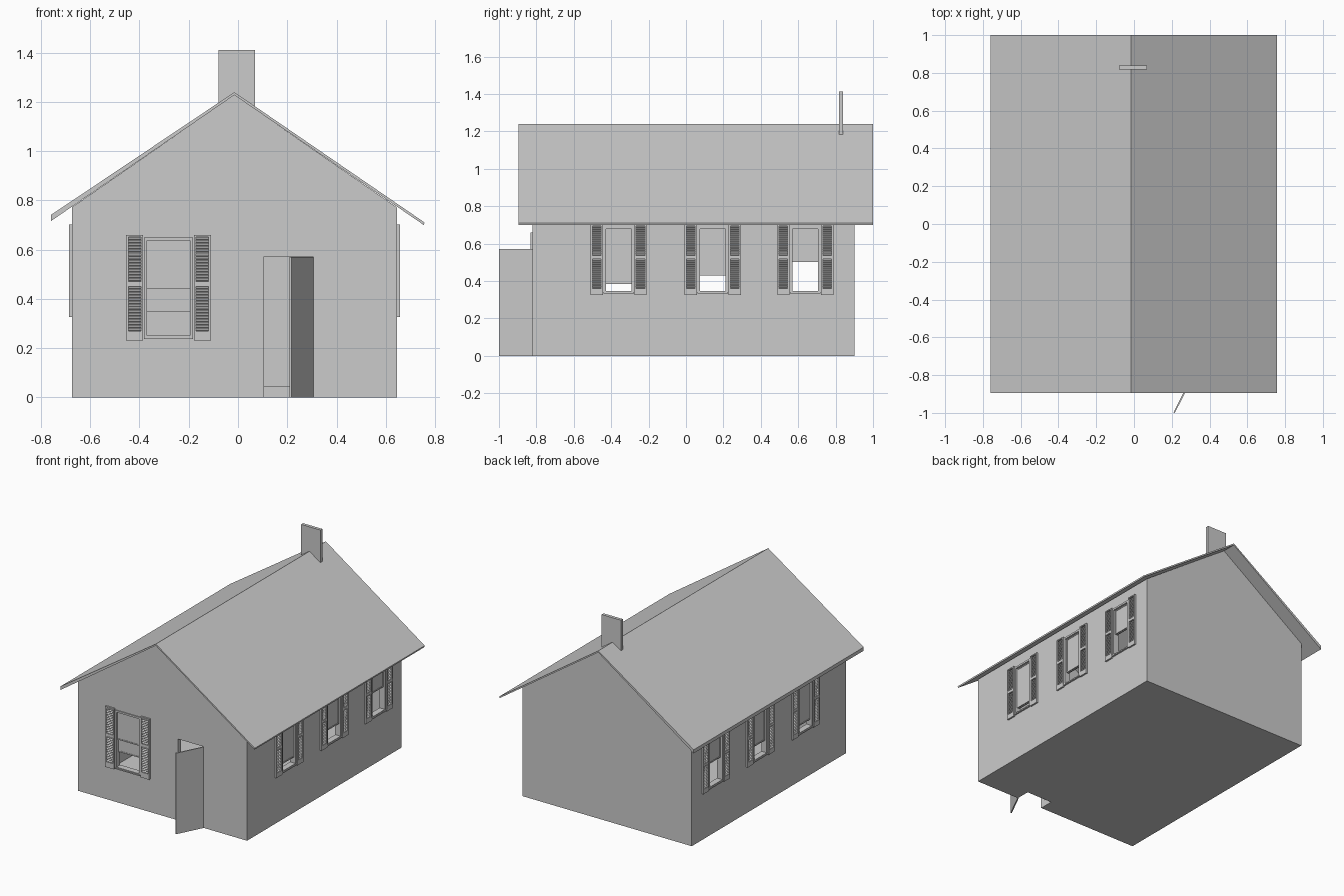
import bpy, bmesh, math
from mathutils import Matrix, Vector

if "Cube" in bpy.data.objects:
    bpy.data.objects.remove(bpy.data.objects["Cube"])

RIDGE = (-0.015, 1.24)
XL, XR, YF, YB = -0.675, 0.645, -0.82, 0.90
WALL = 0.035


def finish(name, bm):
    bmesh.ops.recalc_face_normals(bm, faces=bm.faces)
    me = bpy.data.meshes.new(name)
    bm.to_mesh(me)
    bm.free()
    ob = bpy.data.objects.new(name, me)
    bpy.context.collection.objects.link(ob)
    return ob


def add_box(bm, x0, x1, y0, y1, z0, z1, tilt=0.0):
    c = Vector(((x0 + x1) / 2, (y0 + y1) / 2, (z0 + z1) / 2))
    m = (Matrix.Translation(c) @ Matrix.Rotation(tilt, 4, 'X')
         @ Matrix.Diagonal((x1 - x0, y1 - y0, z1 - z0, 1)))
    bmesh.ops.create_cube(bm, size=1, matrix=m)


def boxes(name, items, matrix=Matrix()):
    bm = bmesh.new()
    for it in items:
        add_box(bm, *it)
    bm.transform(matrix)
    return finish(name, bm)


def prism(name, profile, y0, y1):
    """Extrude an x-z profile along y."""
    bm = bmesh.new()
    f = bm.faces.new([bm.verts.new((x, y0, z)) for x, z in profile])
    r = bmesh.ops.extrude_face_region(bm, geom=[f])
    vs = [v for v in r['geom'] if isinstance(v, bmesh.types.BMVert)]
    bmesh.ops.translate(bm, verts=vs, vec=(0, y1 - y0, 0))
    return finish(name, bm)


def cut(target, cutter):
    mod = target.modifiers.new("cut", 'BOOLEAN')
    mod.operation, mod.solver, mod.object = 'DIFFERENCE', 'EXACT', cutter
    cutter.hide_render = True
    cutter.hide_set(True)


def ring(u0, u1, z0, z1, t, y0, y1):
    """Four boxes forming a rectangular frame."""
    return [(u0, u0 + t, y0, y1, z0, z1), (u1 - t, u1, y0, y1, z0, z1),
            (u0 + t, u1 - t, y0, y1, z0, z0 + t),
            (u0 + t, u1 - t, y0, y1, z1 - t, z1)]


# House shell: gabled walls and floor, hollow inside
walls = prism("walls", [(XL, 0), (XR, 0), (XR, 0.772), (RIDGE[0], 1.229),
                        (XL, 0.772)], YF, YB)
cut(walls, boxes("room_cutter", [(XL + WALL, XR - WALL, YF + WALL, YB - WALL,
                                  0.045, 1.5)]))
cut(walls, boxes("door_cutter", [(0.105, 0.305, YF - 0.1, YF + 0.1,
                                  -0.1, 0.573)]))

# Roof panels
prism("roof_right", [RIDGE, (0.757, 0.711), (0.755, 0.700),
                     (RIDGE[0], 1.228)], -0.895, 1.0)
prism("roof_left", [RIDGE, (-0.76, 0.741), (-0.76, 0.716),
                    (RIDGE[0], 1.228)], -0.895, 1.0)

# Chimney slab, notched over the ridge
prism("chimney", [(-0.08, 1.185), (RIDGE[0], 1.232), (0.07, 1.18),
                  (0.07, 1.412), (-0.08, 1.412)], 0.818, 0.84)

# Open door, swung outward on its right-hand hinge
swing = math.atan2(-0.178, -0.09)
boxes("door", [(0, 0.2, -0.004, 0.004, 0, 0.571)],
      Matrix.Translation((0.303, YF, 0)) @ Matrix.Rotation(swing, 4, 'Z'))


def shutter(name, u0, u1, z0, z1, m):
    h, s = z1 - z0, 0.009
    parts = [(u0, u0 + s, -0.012, 0, z0, z1), (u1 - s, u1, -0.012, 0, z0, z1)]
    a, b = u0 + s, u1 - s
    panels = [(z0 + 0.09 * h, z0 + 0.51 * h), (z0 + 0.56 * h, z1 - 0.02 * h)]
    rails = [(z0, panels[0][0]), (panels[0][1], panels[1][0]),
             (panels[1][1], z1)]
    parts += [(a, b, -0.012, 0, r0, r1) for r0, r1 in rails]
    # tilted louvre slats
    n = 15
    for p0, p1 in panels:
        for i in range(n):
            z = p0 + (p1 - p0) * (i + 0.5) / n
            parts.append((a, b, -0.0105, -0.0005, z - 0.0012, z + 0.0012,
                          math.radians(35)))
    boxes(name, parts, m)


def window(tag, m, half, z0, z1, sw, outer_z, inner_z):
    """Window with local x along the wall and -y pointing outward."""
    cut(walls, boxes(tag + "_cutter", [(-half + 0.004, half - 0.004, -0.1, 0.1,
                                        z0 + 0.004, z1 - 0.004)], m))
    # casing and sill
    fr = ring(-half, half, z0, z1, 0.013, -0.007, WALL)
    fr.append((-half, half, -0.012, -0.005, z0, z0 + 0.008))
    boxes(tag + "_casing", fr, m)
    # fixed upper pane and raised lower sash
    i, top = half - 0.011, z1 - 0.011
    boxes(tag + "_upper_sash", ring(-i, i, outer_z, top, 0.008, 0.006, 0.014)
          + [(-i, i, 0.009, 0.012, outer_z, top)], m)
    boxes(tag + "_lower_sash", ring(-i, i, inner_z, top, 0.008, 0.017, 0.025)
          + [(-i, i, 0.019, 0.022, inner_z, top)], m)
    g = 0.003
    for side, a in (("left", -half - g - sw), ("right", half + g)):
        shutter(f"{tag}_{side}_shutter", a, a + sw, z0 - 0.006, z1 + 0.01, m)


# Front window
window("front_window", Matrix.Translation((-0.2825, YF, 0)),
       0.1, 0.238, 0.65, 0.069, 0.44, 0.35)

# Three windows on each long side, each sash raised a different amount
for k, (y, lift) in enumerate(((-0.36, 0.385), (0.143, 0.43), (0.638, 0.50))):
    for side, x, ang in (("right", XR, 90), ("left", XL, -90)):
        m = (Matrix.Translation((x, y, 0))
             @ Matrix.Rotation(math.radians(ang), 4, 'Z'))
        window(f"{side}_window_{k + 1}", m, 0.082, 0.332, 0.692, 0.065,
               lift, lift)
